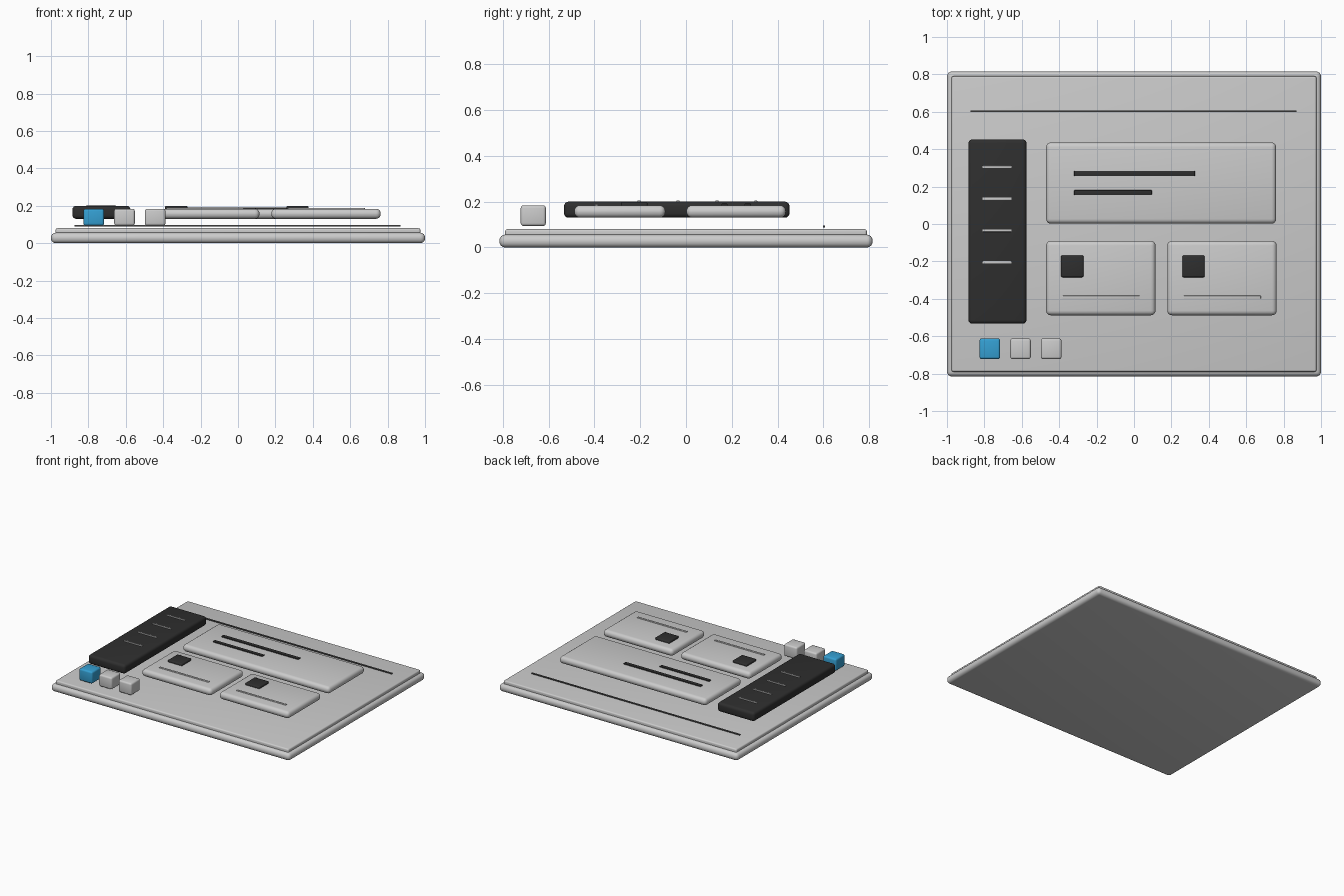
import bpy
import bmesh

cube = bpy.data.objects.get("Cube")
if cube:
    bpy.data.objects.remove(cube, do_unlink=True)


def material(name, rgb):
    m = bpy.data.materials.new(name)
    m.use_nodes = True
    m.diffuse_color = (*rgb, 1)
    m.node_tree.nodes["Principled BSDF"].inputs["Base Color"].default_value = (*rgb, 1)
    return m


LIGHT = material("light grey", (0.6, 0.6, 0.6))
DARK = material("charcoal", (0.028, 0.028, 0.028))
RULE = material("slate grey", (0.1, 0.1, 0.1))
BLUE = material("sky blue", (0.035, 0.35, 0.65))


def slab(name, x, y, z, mat, bevel=0.0, segments=4):
    """Rounded box spanning the given (low, high) ranges."""
    bm = bmesh.new()
    bmesh.ops.create_cube(bm, size=1)
    for v in bm.verts:
        v.co = [r[0] + (c + 0.5) * (r[1] - r[0]) for c, r in zip(v.co, (x, y, z))]
    mesh = bpy.data.meshes.new(name)
    bm.to_mesh(mesh)
    bm.free()
    mesh.materials.append(mat)
    ob = bpy.data.objects.new(name, mesh)
    bpy.context.collection.objects.link(ob)
    if bevel:
        mod = ob.modifiers.new("rounded edges", "BEVEL")
        mod.width = bevel
        mod.segments = segments
    bpy.ops.object.select_all(action="DESELECT")
    ob.select_set(True)
    bpy.context.view_layer.objects.active = ob
    if bevel:
        bpy.ops.object.modifier_apply(modifier="rounded edges")
    bpy.ops.object.shade_smooth_by_angle()
    return ob


def bar(name, x, y, width, z, mat):
    """Thin raised strip running along x, centred on y."""
    slab(name, x, (y - width / 2, y + width / 2), z, mat, 0.002, 2)


# Base board, screen plate and header rule
slab("base_board", (-1, 1), (-0.815, 0.815), (0, 0.056), LIGHT, 0.025)
slab("screen_plate", (-0.975, 0.975), (-0.79, 0.79), (0.04, 0.08), LIGHT, 0.01)
bar("header_rule", (-0.875, 0.87), 0.603, 0.01, (0.088, 0.097), RULE)

# Side panel with menu lines
slab("side_panel", (-0.885, -0.575), (-0.533, 0.452), (0.13, 0.2), DARK, 0.02)
for i in range(4):
    bar(f"menu_line_{i + 1}", (-0.81, -0.655), 0.305 - 0.17 * i, 0.013,
        (0.193, 0.205), LIGHT)

# Large panel with two heading bars
PANEL_Z = (0.13, 0.184)
slab("large_panel", (-0.47, 0.76), (0.002, 0.436), PANEL_Z, LIGHT, 0.025)
bar("heading_bar", (-0.32, 0.325), 0.27, 0.028, (0.178, 0.191), DARK)
bar("subheading_bar", (-0.32, 0.095), 0.168, 0.026, (0.178, 0.191), DARK)

# Two cards, each with an icon tile and a caption line
for side, x in (("right", -0.47), ("left", 0.178)):
    slab(f"{side}_card", (x, x + 0.585), (-0.488, -0.09), PANEL_Z, LIGHT, 0.025)
    slab(f"{side}_icon", (x + 0.08, x + 0.2), (-0.285, -0.168), (0.17, 0.199),
         DARK, 0.008, 3)
    bar(f"{side}_caption", (x + 0.088, x + 0.5), -0.391, 0.015, (0.178, 0.189), LIGHT)

# Row of button cubes
for i, (name, mat) in enumerate((("active", BLUE), ("middle", LIGHT), ("end", LIGHT))):
    x = -0.826 + 0.164 * i
    slab(f"{name}_button", (x, x + 0.11), (-0.722, -0.612), (0.094, 0.184), mat, 0.012, 3)
